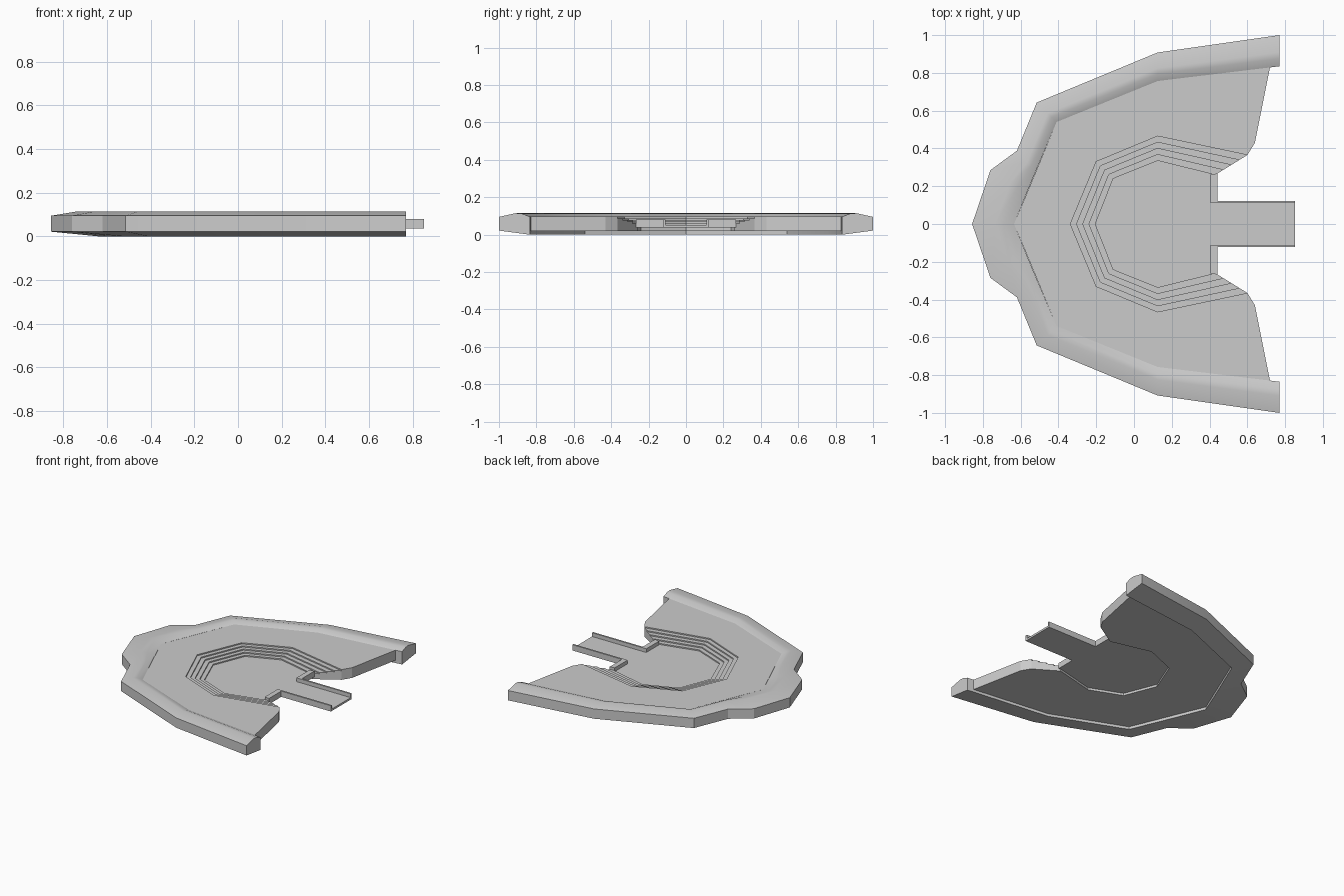
import bpy, bmesh

if "Cube" in bpy.data.objects:
    bpy.data.objects.remove(bpy.data.objects["Cube"])


def make_object(name, verts, faces):
    mesh = bpy.data.meshes.new(name)
    bm = bmesh.new()
    vs = [bm.verts.new(v) for v in verts]
    for f in faces:
        bm.faces.new([vs[i] for i in f])
    bmesh.ops.recalc_face_normals(bm, faces=bm.faces)
    bm.to_mesh(mesh)
    bm.free()
    ob = bpy.data.objects.new(name, mesh)
    bpy.context.collection.objects.link(ob)
    return ob


def prism(name, outline, z0, z1):
    n = len(outline)
    verts = [(x, y, z0) for x, y in outline] + [(x, y, z1) for x, y in outline]
    faces = [list(range(n))[::-1], list(range(n, 2 * n))]
    faces += [(i, (i + 1) % n, n + (i + 1) % n, n + i) for i in range(n)]
    return make_object(name, verts, faces)


def mirrored(half):
    # half runs from the nose (y = 0) to the +y end; result runs -y end to +y end
    return [(x, -y) for x, y in half[:0:-1]] + half


def mix(a, b, t):
    return tuple(p + (q - p) * t for p, q in zip(a, b))


def ring(name, outer, inner, z0, z1):
    # open C-shaped band split into matching halves
    prism(name, mirrored(outer) + mirrored(inner)[::-1], z0, z1)


# Raised rim: one cross-section swept along matching outer and inner lines
outer = mirrored([(-.857, 0), (-.76, .285), (-.62, .388), (-.515, .643), (.125, .908), (.77, 1)])
inner = mirrored([(-.635, 0), (-.57, .16), (-.52, .28), (-.41, .54), (.125, .757), (.77, .835)])
section = [(0, .022), (0, .095), (.55, .115), (.75, .112), (1, .096), (1, 0)]
verts = [(*mix(o, i, t), z) for o, i in zip(outer, inner) for t, z in section]
k, n = len(section), len(outer)
faces = [(s * k + j, s * k + (j + 1) % k, (s + 1) * k + (j + 1) % k, (s + 1) * k + j)
         for s in range(n - 1) for j in range(k)]
faces += [list(range(k))[::-1], list(range((n - 1) * k, n * k))]
rim = make_object("outer_rim", verts, faces)
bpy.context.view_layer.objects.active = rim
rim.select_set(True)
bpy.ops.object.shade_smooth_by_angle(angle=.4)

# Terraced bowl: contours blend from the widest line to the floor line
wide = [(-.337, 0), (-.2, .33), (.125, .465), (.6, .365)]
tight = [(-.205, 0), (-.11, .24), (.125, .335), (.43, .26)]
contours = [[mix(a, b, i / 4) for a, b in zip(wide, tight)] for i in range(5)]
PLATE_Z, FLOOR_Z, BASE_Z = .096, .052, .02

# Main deck between rim and bowl
deck = [(-.635, 0), (-.41, .54), (.125, .757), (.72, .829), (.64, .43)]
ring("deck", deck, contours[0], BASE_Z, PLATE_Z)

# Steps down into the bowl
for i in range(4):
    top = PLATE_Z + (FLOOR_Z - PLATE_Z) * (i + 1) / 5
    ring(f"step_{i + 1}", contours[i], contours[i + 1], BASE_Z, top)

# Bowl floor continuing into the entrance walkway
prism("floor_and_walkway", mirrored(contours[4] + [(.442, .25), (.442, .122), (.853, .122)]), .037, FLOOR_Z)

# Low walls beside the entrance and along the walkway
for s, side in ((1, "back"), (-1, "front")):
    prism(f"entrance_wall_{side}", [(x, s * y) for x, y in
          [(.405, .11), (.853, .11), (.853, .123), (.443, .123), (.443, .268), (.405, .262)]],
          .037, .08)
